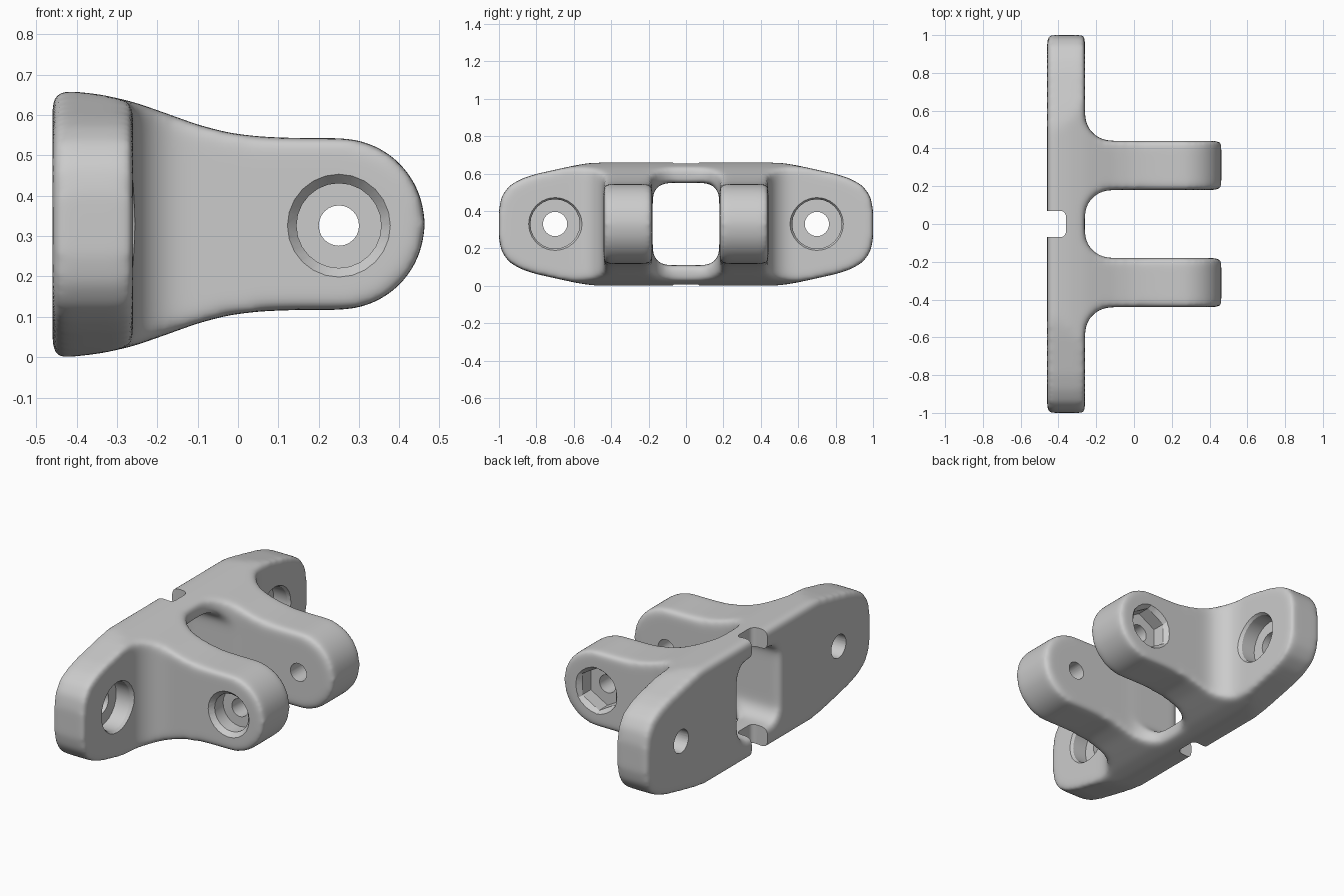
import bpy
import bmesh
from math import sin, cos, pi, radians
from mathutils import Vector

cube = bpy.data.objects.get("Cube")
if cube:
    bpy.data.objects.remove(cube)

MID = 0.33          # height of the symmetry plane
BACK, FACE = -0.46, -0.26   # rear and front of the mounting plate
ARM_IN, ARM_OUT = 0.18, 0.44
FILLET = 0.14


def arc(cx, cy, r, start, end, steps=8):
    angles = [radians(start + (end - start) * i / steps) for i in range(steps + 1)]
    return [(cx + r * cos(a), cy + r * sin(a)) for a in angles]


def mirrored(points, su, sv):
    return points + [(u * su, v * sv) for u, v in reversed(points)]


def add_prism(bm, outline, axis, lo, hi):
    """Extrude a 2D outline along one axis."""
    def place(u, v, t):
        return {"x": (t, u, v + MID), "y": (u, t, v + MID), "z": (u, v, t)}[axis]
    low, high = ([bm.verts.new(place(u, v, t)) for u, v in outline] for t in (lo, hi))
    skin(bm, [low, high])


def add_bore(bm, origin, axis, sections, sides=24):
    """Stepped hole: sections are (distance along axis, radius, is hexagonal)."""
    axis, up = Vector(axis), Vector((0, 0, 1))
    side = axis.cross(up)
    rings = []
    for t, r, is_hex in sections:
        ring = []
        for i in range(sides):
            a = 2 * pi * i / sides
            k = r * cos(pi / 6) / cos(a % (pi / 3) - pi / 6) if is_hex else r
            ring.append(bm.verts.new(Vector(origin) + axis * t + (up * cos(a) + side * sin(a)) * k))
        rings.append(ring)
    skin(bm, rings)


def skin(bm, rings):
    for a, b in zip(rings, rings[1:]):
        for i in range(len(a)):
            j = (i + 1) % len(a)
            bm.faces.new((a[i], a[j], b[j], b[i]))
    bm.faces.new(rings[0])
    bm.faces.new(rings[-1])


def finish(name, bm):
    bmesh.ops.recalc_face_normals(bm, faces=bm.faces)
    mesh = bpy.data.meshes.new(name)
    bm.to_mesh(mesh)
    bm.free()
    obj = bpy.data.objects.new(name, mesh)
    bpy.context.collection.objects.link(obj)
    return obj


def prism(name, outline, axis, lo, hi):
    bm = bmesh.new()
    add_prism(bm, outline, axis, lo, hi)
    return finish(name, bm)


def apply_modifier(obj, kind, **settings):
    mod = obj.modifiers.new(kind.title(), kind)
    for key, value in settings.items():
        setattr(mod, key, value)
    bpy.ops.object.select_all(action="DESELECT")
    bpy.context.view_layer.objects.active = obj
    obj.select_set(True)
    bpy.ops.object.modifier_apply(modifier=mod.name)


def combine(obj, helper, operation):
    helper.hide_render = True
    apply_modifier(obj, "BOOLEAN", operation=operation, solver="EXACT", object=helper)
    bpy.data.objects.remove(helper)


# Plan outline: plate with two filleted arms
plan = arc(FACE + FILLET, ARM_IN - FILLET, FILLET, 180, 90)
plan += [(0.5, ARM_IN), (0.5, ARM_OUT)]
plan += arc(FACE + FILLET, ARM_OUT + FILLET, FILLET, 270, 180)
plan += [(FACE, 1.1), (BACK, 1.1)]
bracket = prism("hinge_bracket", mirrored(plan, 1, -1), "z", -0.1, 0.8)

# Arm outline: waisted sides ending in a round eye
waist = [(-0.5, 0.33), (-0.42, 0.33), (-0.34, 0.321), (-0.26, 0.303), (-0.18, 0.275),
         (-0.1, 0.246), (-0.02, 0.225), (0.06, 0.216), (0.14, 0.213)]
waist += arc(0.25, 0, 0.213, 90, 0, 12)[:-1] + [(0.463, 0.008)]
combine(bracket, prism("arm_outline", mirrored(waist, 1, -1), "y", -1.2, 1.2), "INTERSECT")

# Plate outline: ears tapering to rounded ends
ear = [(0.46, 0.337), (0.6, 0.312), (0.8, 0.268), (0.88, 0.242), (0.945, 0.205),
       (0.985, 0.15), (1.0, 0.08)]
ears = mirrored(mirrored(ear, 1, -1), -1, 1)
combine(bracket, prism("plate_outline", ears, "x", -0.7, 0.7), "INTERSECT")

# Rounded window through the plate between the arms
corner = arc(0.098, 0.14, 0.08, 90, 0, 6)
window = mirrored(mirrored(corner, 1, -1), -1, 1)
combine(bracket, prism("window_cutter", window, "x", -0.7, 0), "DIFFERENCE")

# Soften all outer edges
apply_modifier(bracket, "REMESH", mode="VOXEL", voxel_size=0.0125)
apply_modifier(bracket, "SMOOTH", factor=1.0, iterations=16)

# Crisp cuts: rear slot, screw holes, pivot hole with round and hexagonal pockets
bm = bmesh.new()
slot = [(-0.6, 0.07)] + arc(-0.39, 0.04, 0.03, 90, 0, 5)
add_prism(bm, mirrored(slot, 1, -1), "z", -0.1, 0.8)
for y in (-0.7, 0.7):
    add_bore(bm, (0, y, MID), (1, 0, 0), [
        (-0.6, 0.065, False), (-0.36, 0.065, False), (-0.36, 0.132, False),
        (-0.275, 0.132, False), (-0.25, 0.148, False), (-0.1, 0.148, False)])
for side, is_hex in ((-1, False), (1, True)):
    pocket = 0.12 if is_hex else 0.105
    add_bore(bm, (0.25, 0, MID - 0.004), (0, side, 0), [
        (0.1, 0.05, False), (0.34, 0.05, False), (0.34, pocket, is_hex),
        (0.415, pocket, is_hex), (0.445, 0.132, False), (0.6, 0.132, False)])
combine(bracket, finish("hole_cutters", bm), "DIFFERENCE")

bpy.ops.object.shade_smooth_by_angle(angle=radians(30))
